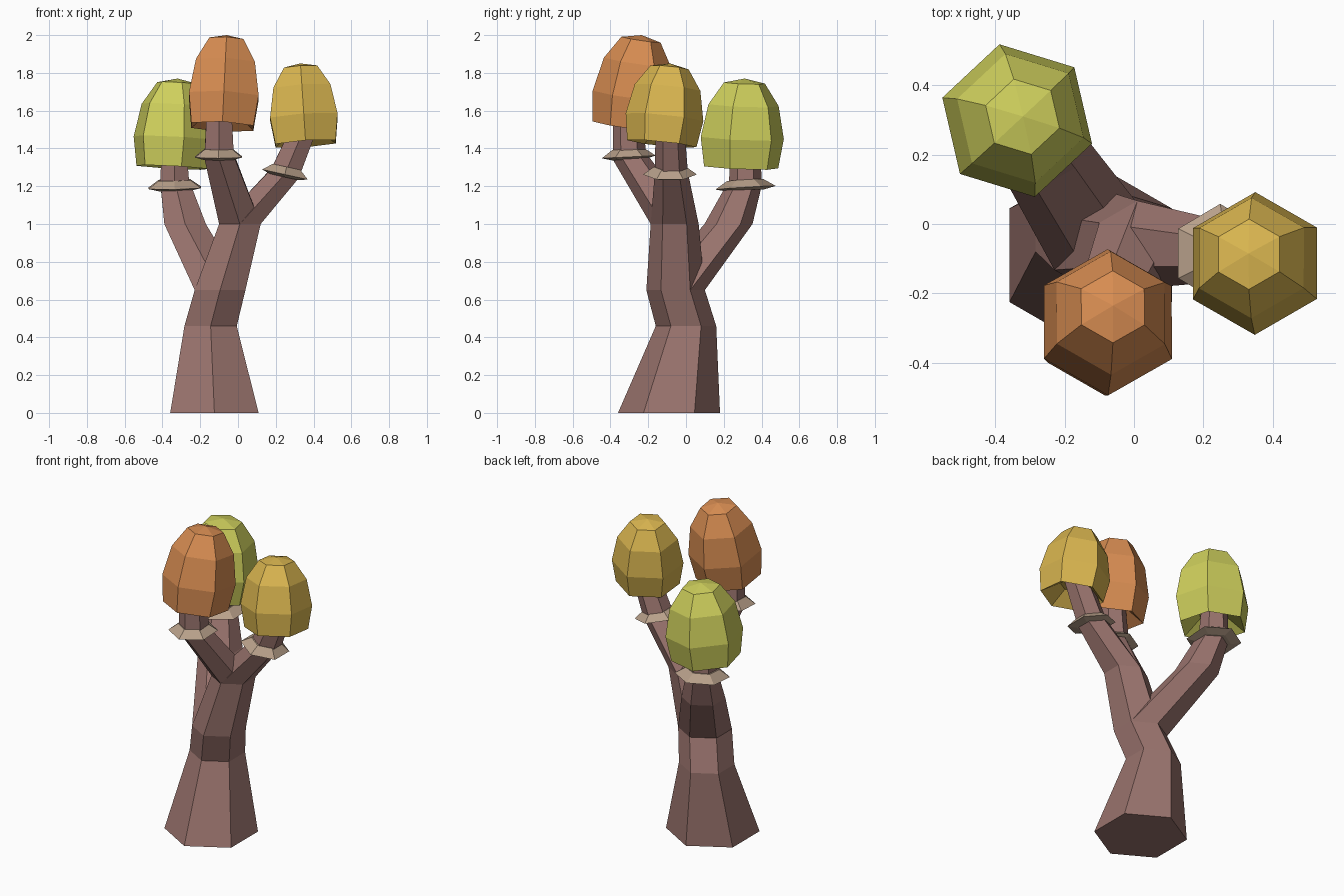
import bpy, bmesh, math
from mathutils import Vector

if "Cube" in bpy.data.objects:
    bpy.data.objects.remove(bpy.data.objects["Cube"])

UP = Vector((0, 0, 1))


def material(name, rgb):
    m = bpy.data.materials.new(name)
    lin = [((c / 255 + 0.055) / 1.055) ** 2.4 for c in rgb]
    m.diffuse_color = (*lin, 1)
    m.use_nodes = True
    m.node_tree.nodes["Principled BSDF"].inputs["Base Color"].default_value = m.diffuse_color
    return m


BARK = material("brown_bark", (153, 115, 109))
SKIRT = material("pale_tan", (184, 160, 138))
ORANGE = material("orange", (216, 141, 82))
YELLOW = material("golden_yellow", (218, 182, 80))
GREEN = material("lime_green", (206, 207, 92))


def loft(name, sections, mat, twist=0):
    """Six-sided tube through (centre, radius, axis) sections."""
    bm = bmesh.new()
    rings = []
    for centre, r, axis in sections:
        q = UP.rotation_difference(Vector(axis).normalized())
        ring = []
        for i in range(6):
            a = math.radians(90 + twist + 60 * i)
            ring.append(bm.verts.new(Vector(centre) + q @ Vector((r * math.cos(a), r * math.sin(a), 0))))
        rings.append(ring)
    for lo, hi in zip(rings, rings[1:]):
        for i in range(6):
            j = (i + 1) % 6
            bm.faces.new((lo[i], lo[j], hi[j], hi[i]))
    bm.faces.new(rings[0][::-1])
    bm.faces.new(rings[-1])
    bmesh.ops.remove_doubles(bm, verts=bm.verts, dist=1e-5)
    bmesh.ops.recalc_face_normals(bm, faces=bm.faces)
    me = bpy.data.meshes.new(name)
    bm.to_mesh(me)
    bm.free()
    me.materials.append(mat)
    ob = bpy.data.objects.new(name, me)
    bpy.context.collection.objects.link(ob)
    return ob


def along(name, base, axis, profile, mat, twist=0):
    """Six-sided solid from (distance along axis, radius) pairs."""
    b, a = Vector(base), Vector(axis).normalized()
    return loft(name, [(b + a * d, r, a) for d, r in profile], mat, twist)


# trunk, and the three stems that fork from it
fork_low = ((-0.095, -0.055, 0.65), 0.155, UP)
fork_high = ((0.01, -0.06, 1.0), 0.127, UP)
loft("trunk", [((-0.125, -0.09, 0), 0.27, UP), ((-0.145, 0, 0.46), 0.16, UP),
               fork_low, fork_high], BARK)
loft("green_stem", [fork_low, ((-0.28, 0.225, 1.0), 0.127, UP),
                    ((-0.335, 0.315, 1.22), 0.088, (-0.1, 0.12, 1)),
                    ((-0.34, 0.315, 1.42), 0.075, UP)], BARK)
loft("orange_stem", [fork_high, ((-0.10, -0.30, 1.36), 0.09, (-0.1, -0.2, 1)),
                     ((-0.10, -0.31, 1.62), 0.075, UP)], BARK)
loft("yellow_stem", [fork_high, ((0.25, -0.078, 1.27), 0.088, (0.35, -0.05, 1)),
                     ((0.36, -0.085, 1.53), 0.075, (0.3, 0, 1))], BARK)

# flared skirts around the stems
for name, centre, axis, r in (
        ("green_skirt", (-0.335, 0.315, 1.20), (-0.02, -0.06, 1), 0.16),
        ("orange_skirt", (-0.103, -0.303, 1.363), (0.0, -0.05, 1), 0.143),
        ("yellow_skirt", (0.25, -0.085, 1.27), (0.22, 0.0, 1), 0.143)):
    along(name, centre, axis, [(-0.022, r * 0.62), (-0.008, r), (0.033, r * 0.6)], SKIRT)

# faceted caps with hollow undersides: rim centre, tip, size, twist
PROFILE = [(0.17, 0.08), (0, 0.19), (0.33, 0.213), (0.70, 0.18), (0.95, 0.105), (1, 0)]
for name, rim, tip, s, twist, mat in (
        ("green_cap", (-0.345, 0.292, 1.3), (-0.32, 0.31, 1.77), 1.06, 13, GREEN),
        ("orange_cap", (-0.083, -0.307, 1.515), (-0.06, -0.235, 2.0), 1.0, 0, ORANGE),
        ("yellow_cap", (0.358, -0.128, 1.425), (0.33, -0.085, 1.85), 0.97, 0, YELLOW)):
    axis = Vector(tip) - Vector(rim)
    along(name, rim, axis, [(f * axis.length, r * s) for f, r in PROFILE], mat, twist)
